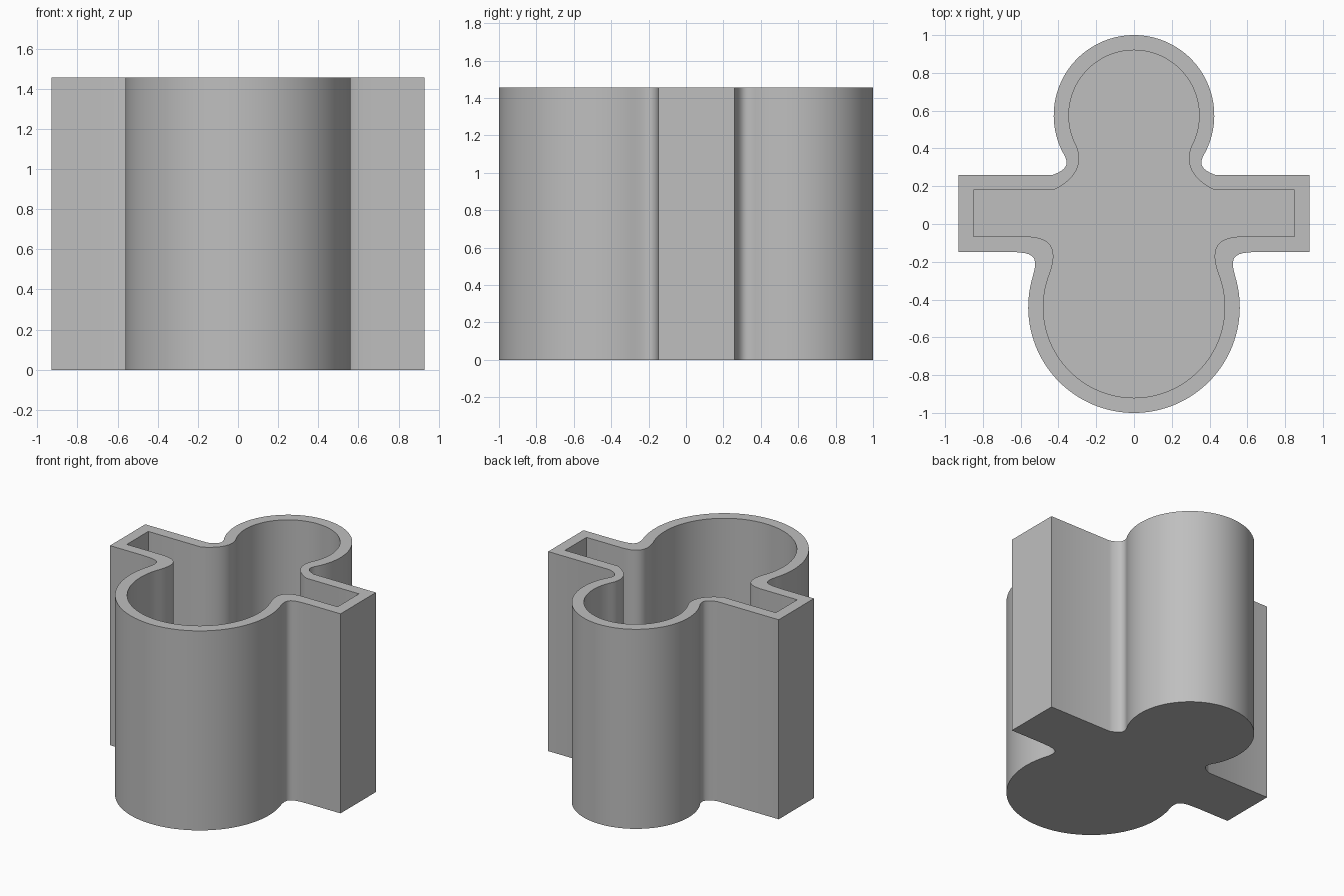
import bpy, bmesh
from math import radians, sin, cos
from mathutils import Vector
from mathutils.geometry import interpolate_bezier

cube = bpy.data.objects.get("Cube")
if cube:
    bpy.data.objects.remove(cube, do_unlink=True)

HEIGHT, FLOOR = 1.455, 0.08
FRONT_Y, BACK_Y = -0.44, 0.575   # centres of the two round lobes


def arc(cy, r, a0, a1, steps):
    angles = [radians(a0 + (a1 - a0) * i / steps) for i in range(steps + 1)]
    return [(r * cos(a), cy + r * sin(a)) for a in angles]


def fillet(p0, h0, h1, p1):
    pts = interpolate_bezier(*[Vector(p) for p in (p0, h0, h1, p1)], 13)
    return [(p.x, p.y) for p in pts]


def outline(r_front, a_front, front_handles, arm_start, arm_x, arm_y0, arm_y1,
            arm_end, back_handles, r_back):
    """Closed outline: front lobe, side arm and back lobe, mirrored in x."""
    front = arc(FRONT_Y, r_front, -90, a_front, 36)
    back = arc(BACK_Y, r_back, -27, 90, 36)
    half = front[:-1]
    half += fillet(front[-1], *front_handles, (arm_start, arm_y0))
    half += [(arm_x, arm_y0), (arm_x, arm_y1)]
    half += fillet((arm_end, arm_y1), *back_handles, back[0])
    half += back[1:]
    return half + [(-x, y) for x, y in reversed(half[1:-1])]


outer = outline(0.56, 17, ((0.50, -0.155), (0.54, -0.15)), 0.69,
                0.93, -0.147, 0.26, 0.43, ((0.35, 0.29), (0.34, 0.32)), 0.425)
inner = outline(0.48, 22, ((0.40, -0.13), (0.44, -0.075)), 0.55,
                0.85, -0.067, 0.18, 0.425, ((0.30, 0.24), (0.265, 0.33)), 0.345)

# Hollow container: outer wall, rim, inner wall, closed floor
bm = bmesh.new()
loops = [[bm.verts.new((x, y, z)) for x, y in pts]
         for pts, z in ((outer, 0), (outer, HEIGHT), (inner, HEIGHT), (inner, FLOOR))]
count = len(outer)
for low, high in zip(loops, loops[1:]):
    for i in range(count):
        j = (i + 1) % count
        bm.faces.new((low[i], low[j], high[j], high[i]))
bm.faces.new(loops[0][::-1])
bm.faces.new(loops[-1])
bmesh.ops.recalc_face_normals(bm, faces=bm.faces)
mesh = bpy.data.meshes.new("container")
bm.to_mesh(mesh)
bm.free()

# Plain grey
grey = bpy.data.materials.new("grey")
grey.use_nodes = True
colour = (0.52, 0.52, 0.52, 1)
grey.diffuse_color = colour
grey.node_tree.nodes["Principled BSDF"].inputs["Base Color"].default_value = colour
mesh.materials.append(grey)

container = bpy.data.objects.new("container", mesh)
bpy.context.collection.objects.link(container)
bpy.context.view_layer.objects.active = container
container.select_set(True)
bpy.ops.object.shade_smooth_by_angle(angle=radians(30))
